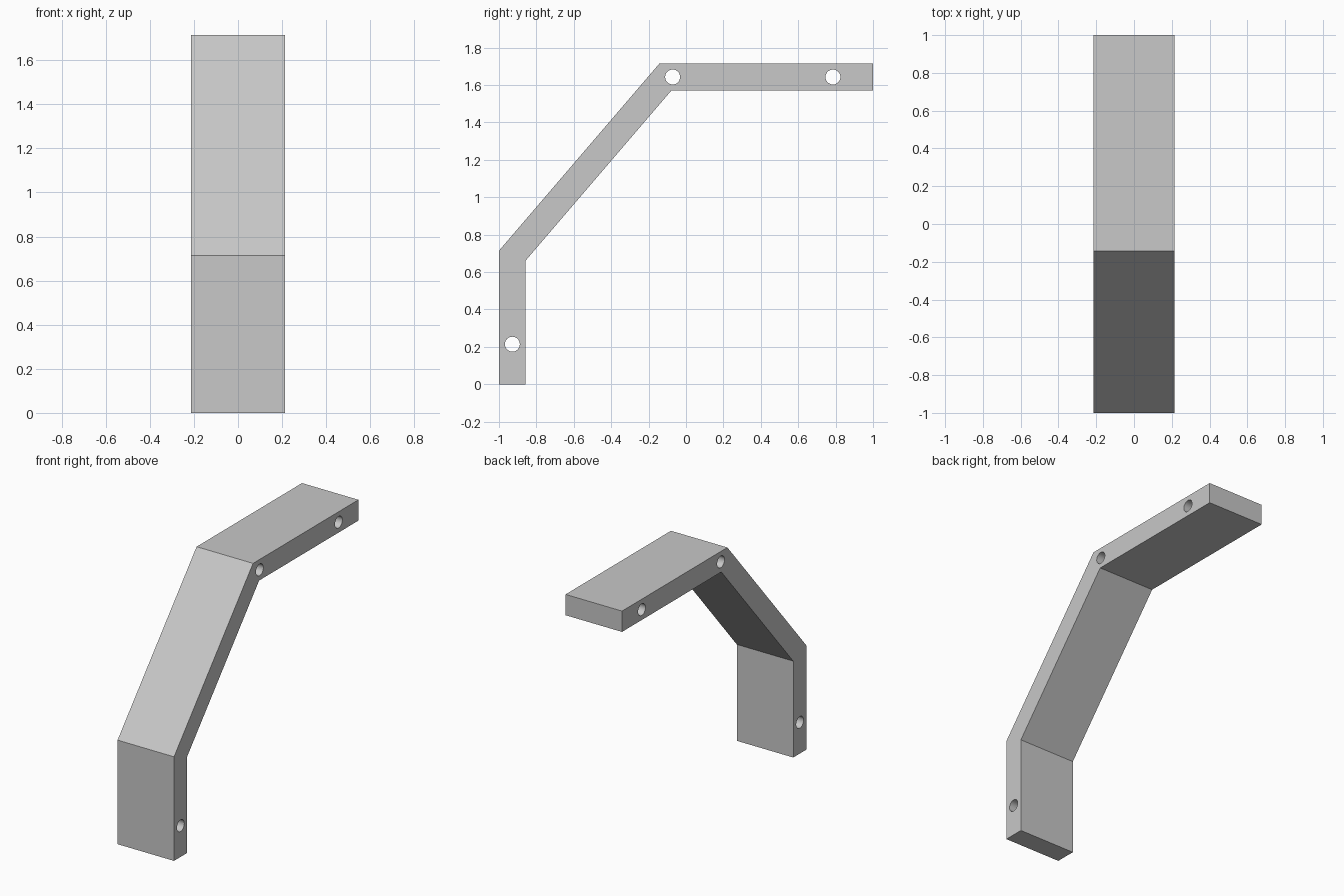
import bpy
import bmesh
import math
from mathutils import Matrix

cube = bpy.data.objects.get("Cube")
if cube:
    bpy.data.objects.remove(cube, do_unlink=True)

U = 1 / 7            # bar thickness, the module of the whole part
HALF_WIDTH = 1.5 * U
HOLE_RADIUS = 0.04

grey = bpy.data.materials.new("light_grey")
grey.use_nodes = True
grey.diffuse_color = (0.58, 0.58, 0.58, 1)
grey.node_tree.nodes["Principled BSDF"].inputs["Base Color"].default_value = grey.diffuse_color


def add_object(name, bm):
    bmesh.ops.recalc_face_normals(bm, faces=bm.faces)
    mesh = bpy.data.meshes.new(name)
    bm.to_mesh(mesh)
    bm.free()
    mesh.materials.append(grey)
    obj = bpy.data.objects.new(name, mesh)
    bpy.context.collection.objects.link(obj)
    return obj


# Bent bar: constant-thickness side profile with mitred bends, in modules (y, z)
slope = math.atan2(7, 6)
low = math.tan((math.pi / 2 - slope) / 2)
high = math.tan(slope / 2)
profile = [(-7, 0), (-6, 0), (-6, 5 - low), (-1 + high, 11),
           (7, 11), (7, 12), (-1, 12), (-7, 5)]
bm = bmesh.new()
face = bm.faces.new([bm.verts.new((-HALF_WIDTH, y * U, z * U)) for y, z in profile])
extruded = bmesh.ops.extrude_face_region(bm, geom=[face])["geom"]
bmesh.ops.translate(bm, vec=(2 * HALF_WIDTH, 0, 0),
                    verts=[v for v in extruded if isinstance(v, bmesh.types.BMVert)])
bracket = add_object("bent_bracket", bm)

# Pin holes drilled across the full width
bm = bmesh.new()
for y, z in [(-6.5, 1.5), (-0.5, 11.5), (5.5, 11.5)]:
    place = Matrix.Translation((0, y * U, z * U)) @ Matrix.Rotation(math.pi / 2, 4, 'Y')
    bmesh.ops.create_cone(bm, cap_ends=True, segments=32, radius1=HOLE_RADIUS,
                          radius2=HOLE_RADIUS, depth=3 * HALF_WIDTH, matrix=place)
drill = add_object("hole_cutter", bm)

cut = bracket.modifiers.new("pin_holes", 'BOOLEAN')
cut.operation = 'DIFFERENCE'
cut.solver = 'EXACT'
cut.object = drill
bpy.ops.object.select_all(action='DESELECT')
bracket.select_set(True)
bpy.context.view_layer.objects.active = bracket
bpy.ops.object.modifier_apply(modifier=cut.name)
bpy.data.objects.remove(drill, do_unlink=True)

# Smooth hole walls, crisp bar edges
bpy.ops.object.shade_smooth_by_angle(angle=math.radians(30))
